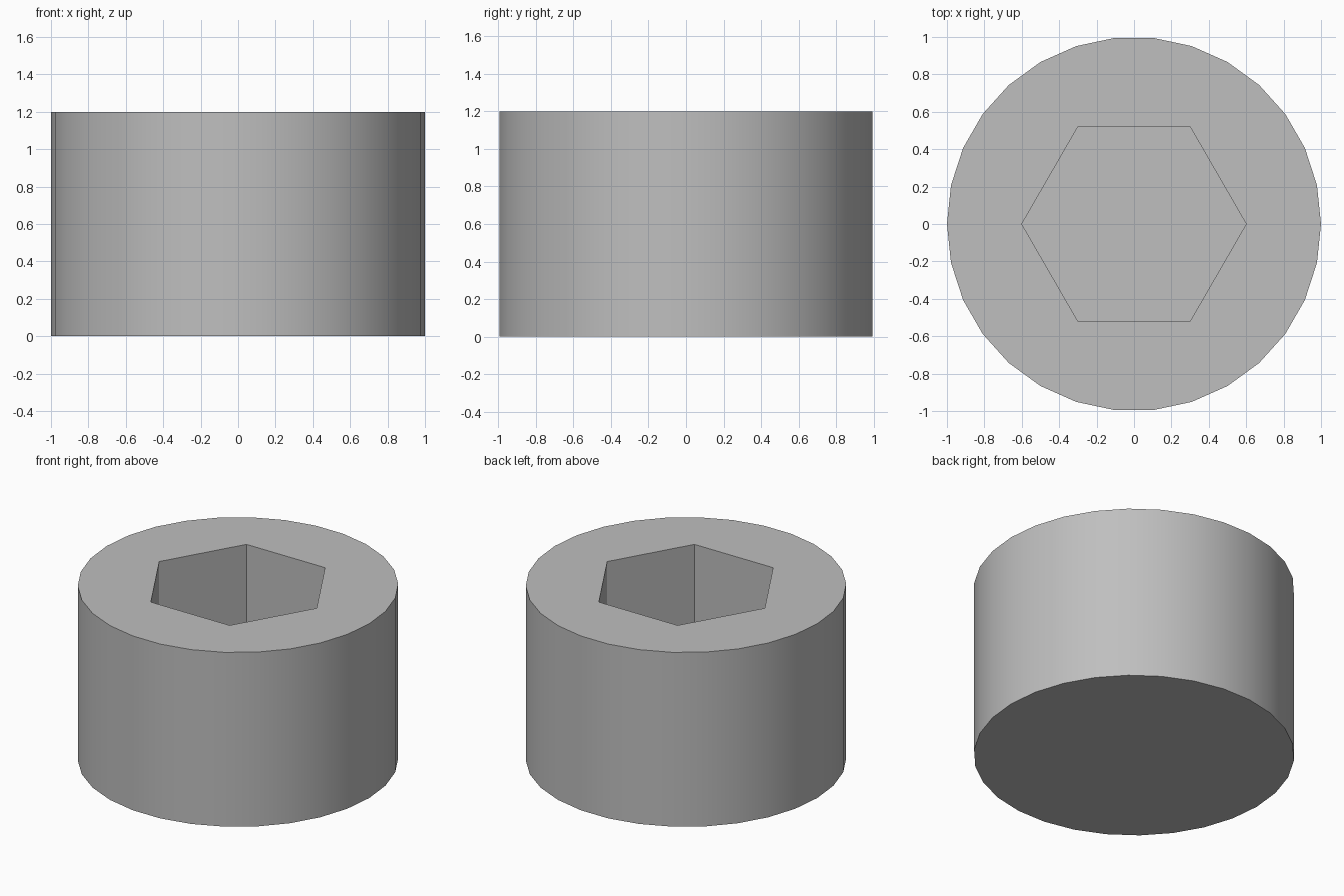
import bpy
import bmesh
from math import cos, sin, pi, radians

cube = bpy.data.objects.get("Cube")
if cube:
    bpy.data.objects.remove(cube, do_unlink=True)

HEAD_RADIUS, HEAD_HEIGHT, HEAD_SIDES = 1.0, 1.2, 30
SOCKET_RADIUS, SOCKET_FLOOR = 0.6, 0.6

# Plain grey metal
grey = bpy.data.materials.new("grey_metal")
grey.use_nodes = True
colour = (0.52, 0.52, 0.52, 1.0)
grey.diffuse_color = colour
grey.node_tree.nodes["Principled BSDF"].inputs["Base Color"].default_value = colour


def prism(name, radius, sides, bottom, top):
    """Upright regular prism with a corner on the x axis."""
    bm = bmesh.new()
    ring = [bm.verts.new((radius * cos(2 * pi * i / sides),
                          radius * sin(2 * pi * i / sides), bottom))
            for i in range(sides)]
    base = bm.faces.new(ring)
    lid = bmesh.ops.extrude_face_region(bm, geom=[base], use_keep_orig=True)
    lid_verts = [g for g in lid["geom"] if isinstance(g, bmesh.types.BMVert)]
    bmesh.ops.translate(bm, verts=lid_verts, vec=(0, 0, top - bottom))
    bmesh.ops.recalc_face_normals(bm, faces=bm.faces)
    mesh = bpy.data.meshes.new(name)
    bm.to_mesh(mesh)
    bm.free()
    mesh.materials.append(grey)
    obj = bpy.data.objects.new(name, mesh)
    bpy.context.collection.objects.link(obj)
    return obj


# Round head and the hexagonal socket cutter
head = prism("socket_head", HEAD_RADIUS, HEAD_SIDES, 0, HEAD_HEIGHT)
cutter = prism("socket_cutter", SOCKET_RADIUS, 6, SOCKET_FLOOR, HEAD_HEIGHT + 0.2)
cutter.hide_render = True

# Sink the socket into the top, then discard the cutter
cut = head.modifiers.new("hex_socket", 'BOOLEAN')
cut.operation = 'DIFFERENCE'
cut.solver = 'EXACT'
cut.object = cutter
bpy.ops.object.select_all(action='DESELECT')
head.select_set(True)
bpy.context.view_layer.objects.active = head
bpy.ops.object.modifier_apply(modifier=cut.name)
bpy.data.objects.remove(cutter, do_unlink=True)

# Smooth round wall, crisp rims and socket corners
bpy.ops.object.shade_smooth_by_angle(angle=radians(30))
